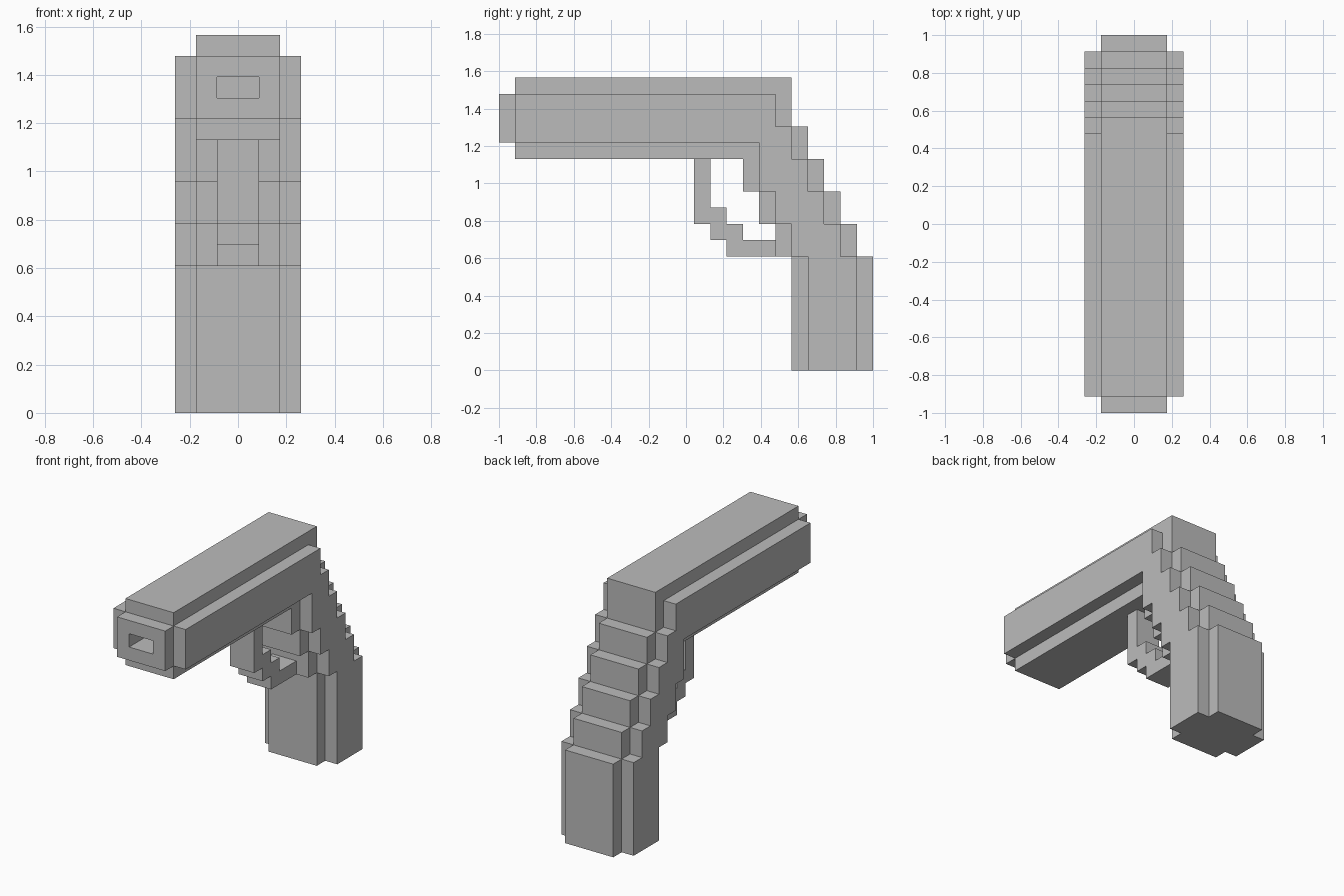
import bpy
import bmesh

if "Cube" in bpy.data.objects:
    bpy.data.objects.remove(bpy.data.objects["Cube"], do_unlink=True)

U = 2 / 23  # edge of one block

grey = bpy.data.materials.new("plain grey")
grey.use_nodes = True
GREY = (0.5, 0.5, 0.5, 1)
grey.diffuse_color = GREY
grey.node_tree.nodes["Principled BSDF"].inputs["Base Color"].default_value = GREY


def slab(name, outline, x0, x1):
    """Extrude a (y, z) outline, in block units, from x0 to x1."""
    bm = bmesh.new()
    verts = [bm.verts.new((x0 * U, y * U - 1, z * U)) for y, z in outline]
    face = bm.faces.new(verts)
    moved = bmesh.ops.extrude_face_region(bm, geom=[face])["geom"]
    bmesh.ops.translate(bm, vec=((x1 - x0) * U, 0, 0),
                        verts=[v for v in moved if isinstance(v, bmesh.types.BMVert)])
    bmesh.ops.recalc_face_normals(bm, faces=bm.faces)
    mesh = bpy.data.meshes.new(name)
    bm.to_mesh(mesh)
    bm.free()
    mesh.materials.append(grey)
    obj = bpy.data.objects.new(name, mesh)
    bpy.context.collection.objects.link(obj)
    return obj


def box(y0, y1, z0, z1):
    return [(y0, z0), (y1, z0), (y1, z1), (y0, z1)]


def stairs(y, levels):
    """Steps going back one block at each lower level."""
    points = []
    for i, (top, bottom) in enumerate(zip(levels, levels[1:])):
        points += [(y + i, top), (y + i, bottom)]
    return points


# Stepped neck and grip edges, shared by the core and the cheeks
back_levels = [15, 13, 11, 9, 7, 0]
front_levels = [11, 9, 7, 0]

# Central body: muzzle, barrel, neck and grip
core = ([(0, 14), (0, 17), (1, 17), (1, 18)]
        + stairs(18, [18] + back_levels)
        + stairs(15, [13] + front_levels)[::-1]
        + [(1, 13), (1, 14)])
body = slab("body_core", core, -2, 2)

# Bore cut into the muzzle
cutter = slab("bore_cutter", box(-1, 3, 15, 16), -1, 1)
cutter.hide_render = True
cut = body.modifiers.new("bore", "BOOLEAN")
cut.operation = "DIFFERENCE"
cut.solver = "EXACT"
cut.object = cutter
bpy.context.view_layer.objects.active = body
bpy.ops.object.modifier_apply(modifier=cut.name)
bpy.data.objects.remove(cutter, do_unlink=True)

# Raised cheeks on both sides, one block inside the core outline
cheek = ([(1, 14), (1, 17)]
         + stairs(17, [17] + back_levels)
         + stairs(16, [14] + front_levels)[::-1])
for name, x in (("left_cheek", 2), ("right_cheek", -3)):
    slab(name, cheek, x, x + 1)

# Stepped trigger guard
guard = [(12, 13), (12, 9), (13, 9), (13, 8), (14, 8), (14, 7), (17, 7),
         (17, 8), (15, 8), (15, 9), (14, 9), (14, 10), (13, 10), (13, 13)]
slab("trigger_guard", guard, -1, 1)
